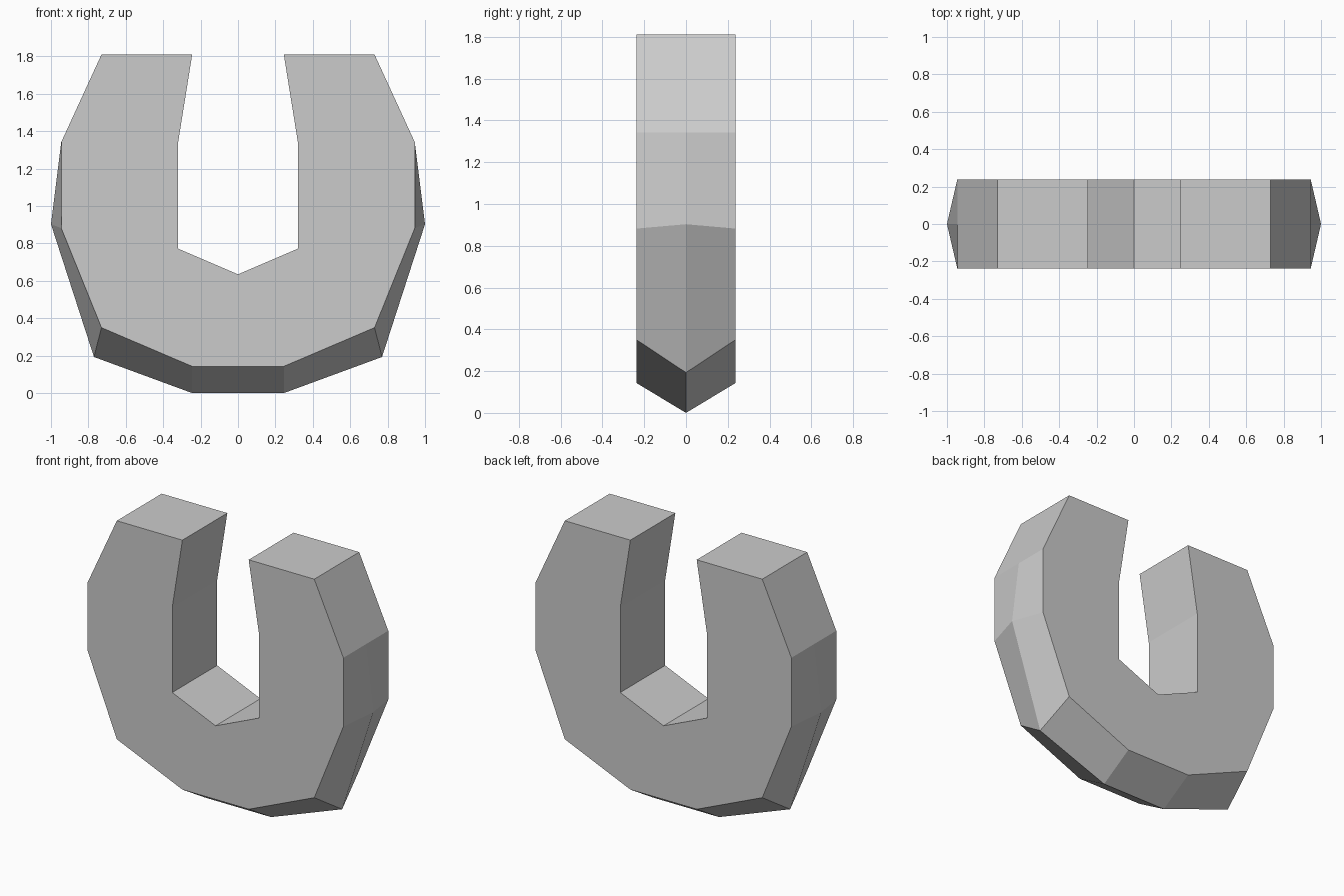
import bpy
import bmesh

if "Cube" in bpy.data.objects:
    bpy.data.objects.remove(bpy.data.objects["Cube"], do_unlink=True)

HALF_DEPTH = 0.237

# Outer rim of the left arm, from tip to base: face edge and middle ridge (x, z)
rim_edge = [(0.73, 1.81), (0.945, 1.342), (0.945, 0.882), (0.73, 0.35), (0.245, 0.143)]
rim_ridge = [(0.73, 1.81), (0.945, 1.342), (1.0, 0.903), (0.77, 0.193), (0.245, 0.0)]
# Inner notch from its lowest point up to the left tip
notch = [(0.0, 0.635), (0.32, 0.772), (0.32, 1.342), (0.245, 1.81)]


def mirrored(points):
    return [(-x, z) for x, z in reversed(points)]


def add_row(bm, points, y):
    return [bm.verts.new((x, y, z)) for x, z in points]


def bridge(bm, row_a, row_b):
    for i in range(len(row_a) - 1):
        bm.faces.new((row_a[i], row_a[i + 1], row_b[i + 1], row_b[i]))


bm = bmesh.new()
rim = rim_edge + mirrored(rim_edge)
hole = mirrored(notch) + notch[1:]

front_rim, back_rim = (add_row(bm, rim, y) for y in (-HALF_DEPTH, HALF_DEPTH))
front_hole, back_hole = (add_row(bm, hole, y) for y in (-HALF_DEPTH, HALF_DEPTH))
ridge = add_row(bm, rim_ridge + mirrored(rim_ridge), 0)

# Flat front and back, ridged rim, plain notch walls
bm.faces.new(front_rim + front_hole)
bm.faces.new(back_rim + back_hole)
bridge(bm, front_rim, ridge)
bridge(bm, ridge, back_rim)
bridge(bm, front_hole, back_hole)

# Flat arm tips, sharing the end of the ridge
for rim_i, hole_i in ((0, -1), (-1, 0)):
    bm.faces.new((front_hole[hole_i], front_rim[rim_i], ridge[rim_i],
                  back_rim[rim_i], back_hole[hole_i]))
bmesh.ops.recalc_face_normals(bm, faces=bm.faces)

mesh = bpy.data.meshes.new("horseshoe_block")
bm.to_mesh(mesh)
bm.free()

# Plain light grey
grey = bpy.data.materials.new("light grey")
grey.use_nodes = True
grey.diffuse_color = (0.6, 0.6, 0.6, 1)
grey.node_tree.nodes["Principled BSDF"].inputs["Base Color"].default_value = grey.diffuse_color
mesh.materials.append(grey)

block = bpy.data.objects.new("horseshoe_block", mesh)
bpy.context.scene.collection.objects.link(block)
